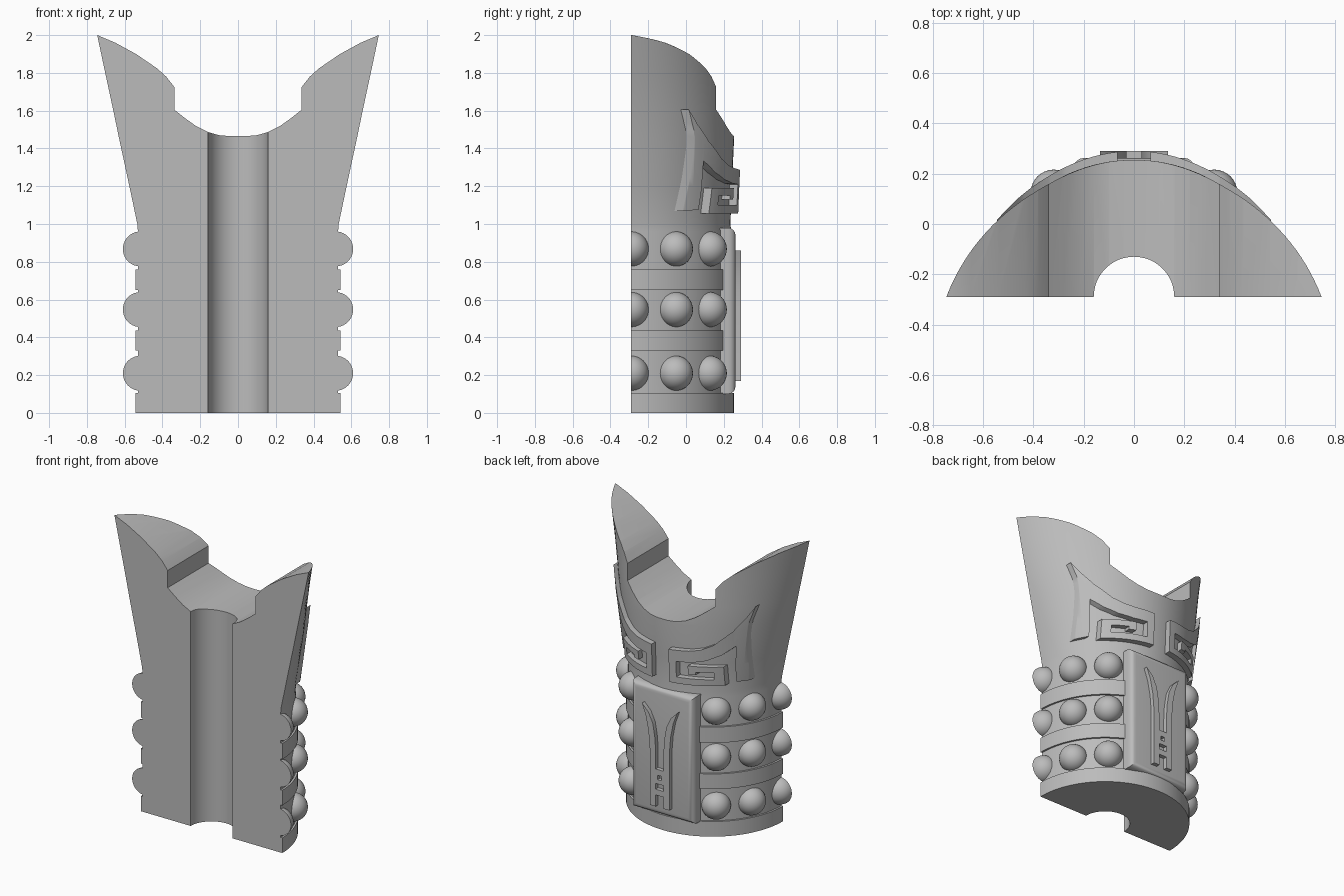
import bpy, bmesh, math

cube = bpy.data.objects.get("Cube")
if cube:
    bpy.data.objects.remove(cube, do_unlink=True)

FRONT = -0.29          # y of the flat front face

grey = bpy.data.materials.new("plain grey")
grey.use_nodes = True
grey.diffuse_color = (0.5, 0.5, 0.5, 1)
grey.node_tree.nodes["Principled BSDF"].inputs["Base Color"].default_value = (0.5, 0.5, 0.5, 1)


def finish(bm, name, angle=35):
    """Turn a bmesh into a named, shaded object."""
    bmesh.ops.recalc_face_normals(bm, faces=bm.faces[:])
    mesh = bpy.data.meshes.new(name)
    bm.to_mesh(mesh)
    bm.free()
    mesh.materials.append(grey)
    mesh.shade_smooth()
    mesh.set_sharp_from_angle(angle=math.radians(angle))
    obj = bpy.data.objects.new(name, mesh)
    bpy.context.scene.collection.objects.link(obj)
    return obj


def loft(rings, inner, shift=0.0, n=56):
    """Half-round solid with a round bore; rings are (z, half width, depth)."""
    bm = bmesh.new()
    loops = []
    for z, a, d in rings:
        r = (a * a + d * d) / (2 * d)
        c = FRONT + d - r
        start = math.asin(max(-1, min(1, (FRONT - c) / r)))
        pts = []
        for i in range(n + 1):
            t = start + (math.pi - 2 * start) * i / n
            pts.append((r * math.cos(t), c + r * math.sin(t)))
        for i in range(25):
            t = math.pi * (1 - i / 24)
            pts.append((inner * math.cos(t), FRONT + inner * math.sin(t)))
        loops.append([bm.verts.new((x, y + shift, z)) for x, y in pts])
    for low, high in zip(loops, loops[1:]):
        for i in range(len(low)):
            j = (i + 1) % len(low)
            bm.faces.new((low[i], low[j], high[j], high[i]))
    bm.faces.new(loops[0])
    bm.faces.new(loops[-1])
    return bm


def prism(outline, y0, y1):
    """Extrude an x-z outline along y."""
    bm = bmesh.new()
    face = bm.faces.new([bm.verts.new((x, y0, z)) for x, z in outline])
    res = bmesh.ops.extrude_face_region(bm, geom=[face])
    verts = [v for v in res["geom"] if isinstance(v, bmesh.types.BMVert)]
    bmesh.ops.translate(bm, verts=verts, vec=(0, y1 - y0, 0))
    return bm


def mirrored(points):
    return [(-x, z) for x, z in points]


def intersect(obj, cutter, angle=35):
    """Keep only the part of obj inside cutter, then drop the cutter."""
    mod = obj.modifiers.new("trim", "BOOLEAN")
    mod.operation = "INTERSECT"
    mod.solver = "EXACT"
    mod.object = cutter
    cutter.hide_render = True
    bpy.context.view_layer.update()
    graph = bpy.context.evaluated_depsgraph_get()
    mesh = bpy.data.meshes.new_from_object(obj.evaluated_get(graph))
    obj.modifiers.clear()
    obj.data = mesh
    mesh.name = obj.name
    mesh.shade_smooth()
    mesh.set_sharp_from_angle(angle=math.radians(angle))
    bpy.data.objects.remove(cutter, do_unlink=True)


# Main body: straight lower half, flared upper half, swept rim
BODY = [(0, 0.53, 0.53), (0.96, 0.53, 0.53), (1.0, 0.533, 0.525), (1.2, 0.575, 0.533),
        (1.46, 0.631, 0.545), (1.6, 0.66, 0.54), (1.8, 0.703, 0.532), (2.05, 0.756, 0.53)]
rim = [(0.82, 2.01), (0.745, 2.0), (0.65, 1.96), (0.54, 1.9), (0.43, 1.825), (0.38, 1.78),
       (0.337, 1.725), (0.337, 1.605), (0.28, 1.56), (0.22, 1.517), (0.16, 1.487),
       (0.1, 1.47), (0.04, 1.465)]
body = finish(loft(BODY, 0.16), "body")
outline = [(-0.82, -0.1), (0.82, -0.1)] + rim + mirrored(rim)[::-1]
intersect(body, finish(prism(outline, -0.6, 0.6), "rim_cutter"))

# Raised bands
for name, low, high in (("base_band", 0, 0.105), ("lower_band", 0.33, 0.435),
                        ("upper_band", 0.65, 0.76)):
    finish(loft([(low, 0.543, 0.543), (high, 0.543, 0.543)], 0.5), name)

# Studs in three rows; the end ones are cut by the flat front
for row, z in enumerate((0.21, 0.547, 0.868)):
    for side in (-1, 1):
        for col, deg in enumerate((0, 26.5, 52)):
            t = math.radians(deg)
            bm = bmesh.new()
            bmesh.ops.create_uvsphere(bm, u_segments=32, v_segments=20, radius=0.0925)
            bmesh.ops.translate(bm, verts=bm.verts[:], vec=(
                side * 0.517 * math.cos(t), FRONT + 0.525 * math.sin(t), z))
            if col == 0:
                bmesh.ops.bisect_plane(bm, geom=bm.verts[:] + bm.edges[:] + bm.faces[:],
                                       dist=1e-5, plane_co=(0, FRONT, 0),
                                       plane_no=(0, 1, 0), clear_inner=True)
                bmesh.ops.holes_fill(bm, edges=[e for e in bm.edges if e.is_boundary])
            finish(bm, f"stud_{'left' if side > 0 else 'right'}_{row}_{col}")

# Back panel with softened outer edges
bm = prism([(-0.24, 0.1), (0.24, 0.1), (0.24, 0.98), (-0.24, 0.98)], 0.1, 0.262)
outer = [e for e in bm.edges if all(v.co.y > 0.2 for v in e.verts)]
bmesh.ops.bevel(bm, geom=outer, offset=0.04, segments=4, profile=0.5, affect="EDGES")
finish(bm, "back_panel", 40)

# Panel motif: two tusks, a cross bar and a small pierced block
tusk = [(0.03, 0.17), (0.075, 0.17), (0.075, 0.56), (0.085, 0.68), (0.105, 0.78),
        (0.135, 0.86), (0.085, 0.81), (0.052, 0.74), (0.035, 0.64), (0.03, 0.54)]
for side, pts in (("left", tusk), ("right", mirrored(tusk))):
    finish(prism(pts, 0.25, 0.29), "motif_tusk_" + side, 25)


def bar(name, x0, x1, z0, z1):
    finish(prism([(x0, z0), (x1, z0), (x1, z1), (x0, z1)], 0.25, 0.29), name)


bar("motif_cross_bar", -0.031, 0.031, 0.25, 0.29)
bar("motif_block_bottom", -0.031, 0.031, 0.33, 0.36)
bar("motif_block_top", -0.031, 0.031, 0.39, 0.43)
for s in (-1, 1):
    bar("motif_block_side", s * 0.023 - 0.008, s * 0.023 + 0.008, 0.355, 0.395)

# Hooked spiral ornaments, following the flared surface
spiral = [(0.545, 1.605), (0.515, 1.5), (0.5, 1.4), (0.492, 1.25), (0.488, 1.07),
          (0.435, 1.075), (0.437, 1.18), (0.45, 1.335), (0.38, 1.275), (0.3, 1.235),
          (0.21, 1.215), (0.115, 1.21), (0.115, 1.1), (0.335, 1.1), (0.335, 1.15),
          (0.235, 1.15), (0.235, 1.13), (0.19, 1.13), (0.19, 1.19), (0.385, 1.19),
          (0.385, 1.055), (0.065, 1.055), (0.065, 1.285), (0.2, 1.295), (0.27, 1.31),
          (0.34, 1.345), (0.44, 1.44), (0.5, 1.525)]
for side, pts in (("left", spiral), ("right", mirrored(spiral))):
    ornament = finish(loft(BODY, 0.16, 0.043), "spiral_ornament_" + side)
    intersect(ornament, finish(prism(pts, -0.16, 0.5), "ornament_cutter"))
